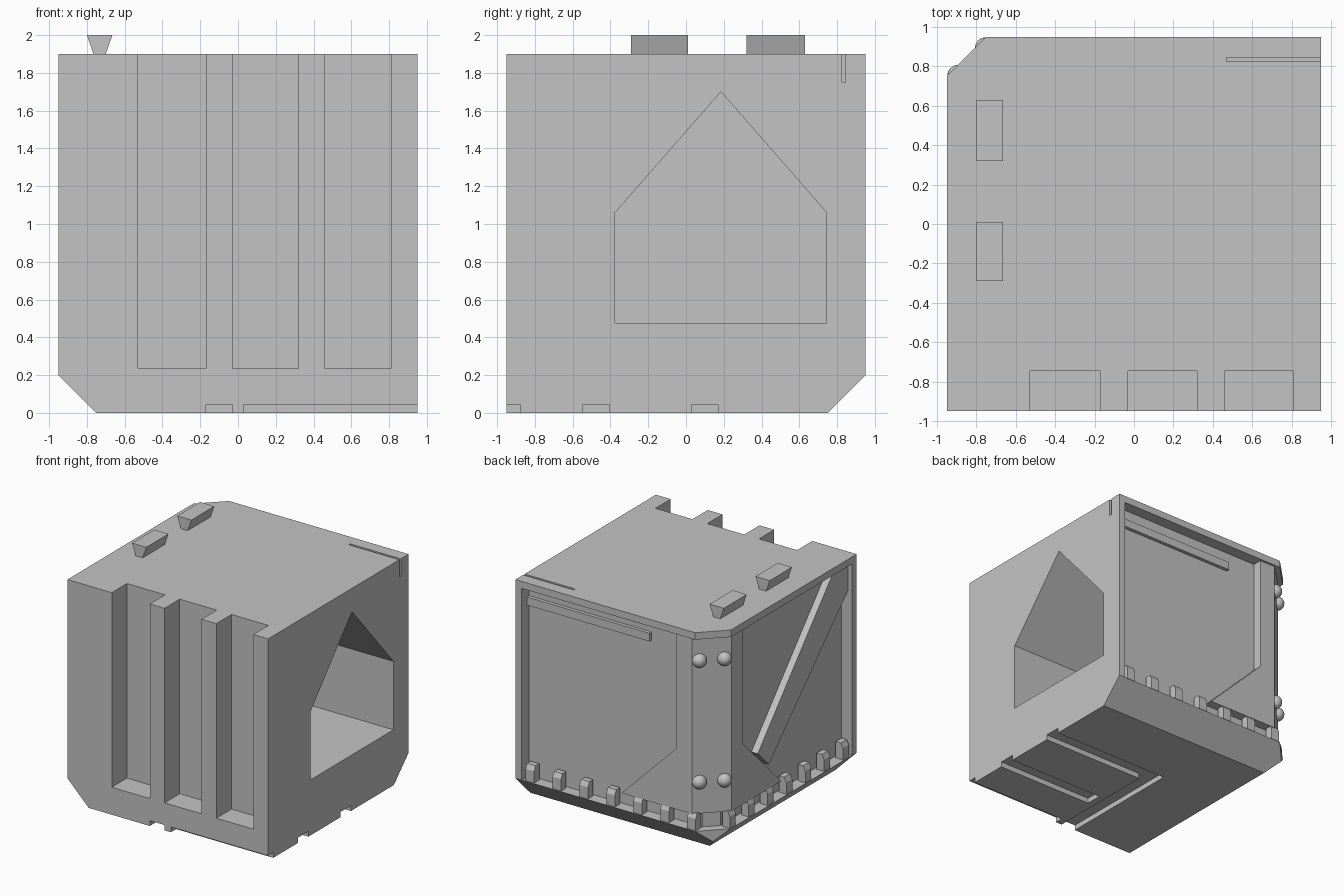
import bpy, bmesh
from mathutils import Vector

if "Cube" in bpy.data.objects:
    bpy.data.objects.remove(bpy.data.objects["Cube"])

grey = bpy.data.materials.new("plain_grey")
grey.use_nodes = True
COLOUR = (0.55, 0.55, 0.55, 1)
grey.diffuse_color = COLOUR
grey.node_tree.nodes["Principled BSDF"].inputs["Base Color"].default_value = COLOUR


def finish(name, bm):
    bmesh.ops.recalc_face_normals(bm, faces=bm.faces)
    mesh = bpy.data.meshes.new(name)
    bm.to_mesh(mesh)
    bm.free()
    mesh.materials.append(grey)
    obj = bpy.data.objects.new(name, mesh)
    bpy.context.collection.objects.link(obj)
    return obj


def prism(name, pts, axis, lo, hi, swap=False):
    """Extrude a 2D outline along an axis; swap mirrors it across the corner diagonal."""
    def place(p, h):
        x, y, z = {"x": (h, *p), "y": (p[0], h, p[1]), "z": (*p, h)}[axis]
        return (-y, -x, z) if swap else (x, y, z)
    bm = bmesh.new()
    face = bm.faces.new([bm.verts.new(place(p, lo)) for p in pts])
    shift = Vector(place(pts[0], hi)) - Vector(place(pts[0], lo))
    ext = bmesh.ops.extrude_face_region(bm, geom=[face])["geom"]
    bmesh.ops.translate(bm, vec=shift, verts=[v for v in ext if isinstance(v, bmesh.types.BMVert)])
    return finish(name, bm)


def box(name, x, y, z, swap=False):
    return prism(name, [(x[0], y[0]), (x[1], y[0]), (x[1], y[1]), (x[0], y[1])], "z", *z, swap)


def carve(target, cutter):
    mod = target.modifiers.new("carve", "BOOLEAN")
    mod.operation, mod.solver, mod.object = "DIFFERENCE", "EXACT", cutter
    bpy.context.view_layer.objects.active = target
    bpy.ops.object.modifier_apply(modifier=mod.name)
    bpy.data.objects.remove(cutter)


# Block body with three chamfered edges
R, C, TOP = 0.95, 0.2, 1.9
body = box("block_body", (-R, R), (-R, R), (0, TOP))
bm = bmesh.new()
bm.from_mesh(body.data)
for point, normal in (((-R, 0, C), (-1, 0, -1)), ((0, R, C), (0, 1, -1)), ((-R, R - C, 0), (-1, 1, 0))):
    cut = bmesh.ops.bisect_plane(bm, geom=bm.verts[:] + bm.edges[:] + bm.faces[:],
                                 plane_co=point, plane_no=normal, clear_outer=True)
    bmesh.ops.contextual_create(bm, geom=[e for e in cut["geom_cut"] if isinstance(e, bmesh.types.BMEdge)])
bmesh.ops.recalc_face_normals(bm, faces=bm.faces)
bm.to_mesh(body.data)
bm.free()

# Framed recess wrapping the back and one side
IN, RIM, LIP = 0.85, 0.89, 1.84
carve(body, prism("recess_cutter", [(RIM, 1.2), (RIM, IN), (-0.75, IN), (-IN, 0.75), (-IN, -RIM),
                                    (-1.2, -RIM), (-1.2, 1.2)], "z", C, LIP))
# Front slots
for x in ((-0.53, -0.17), (-0.03, 0.32), (0.46, 0.81)):
    carve(body, box("slot_cutter", x, (-1.2, -0.745), (0.235, 2.2)))
# House-shaped side opening
carve(body, prism("opening_cutter", [(-0.375, 0.475), (0.745, 0.475), (0.745, 1.06), (0.185, 1.7),
                                     (-0.375, 1.06)], "x", -0.745, 1.2))
# Thin slit in the top
carve(body, box("slit_cutter", (0.47, 1.2), (0.825, 0.845), (1.75, 2.2)))
# Grooves underneath
G = (-0.2, 0.045)
carve(body, prism("corner_groove_cutter", [(1.2, 0.03), (1.2, 0.17), (-0.17, 0.17), (-0.17, -1.2),
                                           (-0.03, -1.2), (-0.03, 0.03)], "z", *G))
carve(body, box("groove_cutter", (0.03, 1.2), (-0.545, -0.405), G))
carve(body, box("edge_groove_cutter", (0.03, 1.2), (-1.2, -0.88), G))

# Corner pillar, gussets, teeth and knobs, mirrored across the corner
FACE, FOOT = 0.93, 0.33
prism("corner_pillar", [(-0.71, 0.8), (-0.71, FACE), (-FACE, 0.71), (-0.8, 0.71)], "z", FOOT, LIP)
for side, swap in (("back", False), ("side", True)):
    prism(side + "_gusset", [(-0.56, LIP), (-0.56, 0.85), (-0.04, FOOT), (-0.71, FOOT), (-0.71, LIP)],
          "y", 0.84, FACE, swap)
    for i in range(7):
        x = 0.82 - 0.255 * i
        prism(f"{side}_tooth_{i + 1}", [(0.94, 0.19), (0.94, 0.3), (0.92, 0.34), (0.87, 0.34), (0.87, 0.19)],
              "x", x - 0.04, x + 0.04, swap)
    for level, z in (("upper", 1.64), ("lower", 0.6)):
        bm = bmesh.new()
        bmesh.ops.create_uvsphere(bm, u_segments=16, v_segments=10, radius=0.058)
        bmesh.ops.translate(bm, vec=(-0.89, 0.75, z) if swap else (-0.75, 0.89, z), verts=bm.verts)
        for f in bm.faces:
            f.smooth = True
        finish(f"{level}_{side}_knob", bm)

# Diagonal brace on the side panel and rail on the back panel
prism("diagonal_brace", [(0.33, 0.67), (-0.7, LIP), (-RIM, LIP), (-RIM, 1.6), (0.18, 0.52)], "x", -0.91, -0.84)
box("back_rail", (-0.27, RIM), (0.846, 0.88), (1.67, 1.74))

# Wedge clips on top
for name, y in (("front_clip", (-0.29, 0.01)), ("rear_clip", (0.32, 0.63))):
    prism(name, [(-0.765, TOP), (-0.7, TOP), (-0.665, 2), (-0.8, 2)], "y", *y)
